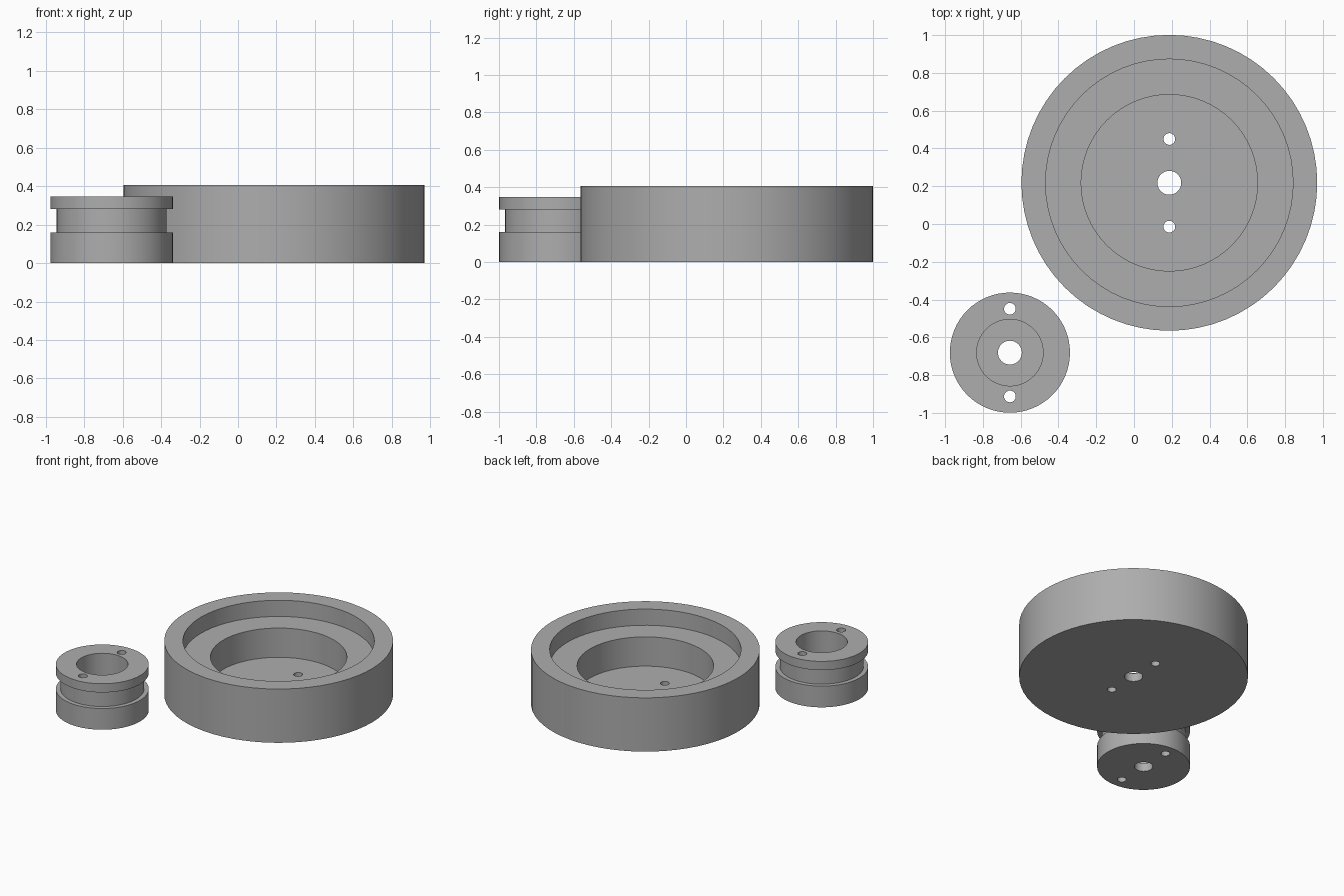
import bpy, bmesh
from math import cos, sin, tau
from mathutils import Matrix, Vector

SIDES = 64
PIN_RADIUS, PIN_OFFSET = 0.031, 0.232
SHAFT = 0.063
FLOOR = 0.063

if "Cube" in bpy.data.objects:
    bpy.data.objects.remove(bpy.data.objects["Cube"])

# One plain grey for everything
GREY = (0.42, 0.42, 0.42, 1)
grey = bpy.data.materials.new("grey")
grey.use_nodes = True
grey.diffuse_color = GREY
grey.node_tree.nodes["Principled BSDF"].inputs["Base Color"].default_value = GREY


def make_object(name, bm, centre):
    bmesh.ops.recalc_face_normals(bm, faces=bm.faces)
    mesh = bpy.data.meshes.new(name)
    bm.to_mesh(mesh)
    bm.free()
    mesh.materials.append(grey)
    obj = bpy.data.objects.new(name, mesh)
    obj.location = (*centre, 0)
    bpy.context.collection.objects.link(obj)
    return obj


def lathe(name, profile, centre):
    """Turn a closed (radius, height) profile around z."""
    bm = bmesh.new()
    rings = [[bm.verts.new((r * cos(tau * i / SIDES), r * sin(tau * i / SIDES), z))
              for i in range(SIDES)] for r, z in profile]
    for a, b in zip(rings, rings[1:] + rings[:1]):
        for i in range(SIDES):
            j = (i + 1) % SIDES
            bm.faces.new((a[i], a[j], b[j], b[i]))
    return make_object(name, bm, centre)


def drill_pin_holes(obj, centre):
    """Cut the pair of through holes either side of the shaft."""
    bm = bmesh.new()
    for side in (-1, 1):
        bmesh.ops.create_cone(bm, cap_ends=True, segments=32, radius1=PIN_RADIUS,
                              radius2=PIN_RADIUS, depth=2,
                              matrix=Matrix.Translation(Vector((0, side * PIN_OFFSET, 0))))
    cutter = make_object("pin_hole_cutter", bm, centre)
    cutter.hide_render = True
    mod = obj.modifiers.new("pin_holes", "BOOLEAN")
    mod.operation = "DIFFERENCE"
    mod.solver = "EXACT"
    mod.object = cutter
    bpy.ops.object.select_all(action="DESELECT")
    bpy.context.view_layer.objects.active = obj
    obj.select_set(True)
    bpy.ops.object.modifier_apply(modifier=mod.name)
    bpy.data.objects.remove(cutter)
    bpy.ops.object.shade_smooth_by_angle(angle=0.5)


# Large cup with a stepped recess
cup_centre = (0.187, 0.218)
cup = lathe("large_stepped_cup", [
    (SHAFT, 0), (0.783, 0), (0.783, 0.406), (0.655, 0.406),
    (0.655, 0.284), (0.467, 0.284), (0.467, FLOOR), (SHAFT, FLOOR)], cup_centre)
drill_pin_holes(cup, cup_centre)

# Small hub with an outer groove and a deep bore
hub_centre = (-0.657, -0.681)
hub = lathe("small_grooved_hub", [
    (SHAFT, 0), (0.318, 0), (0.318, 0.16), (0.286, 0.16), (0.286, 0.281),
    (0.318, 0.281), (0.318, 0.347), (0.176, 0.347), (0.176, FLOOR), (SHAFT, FLOOR)], hub_centre)
drill_pin_holes(hub, hub_centre)
